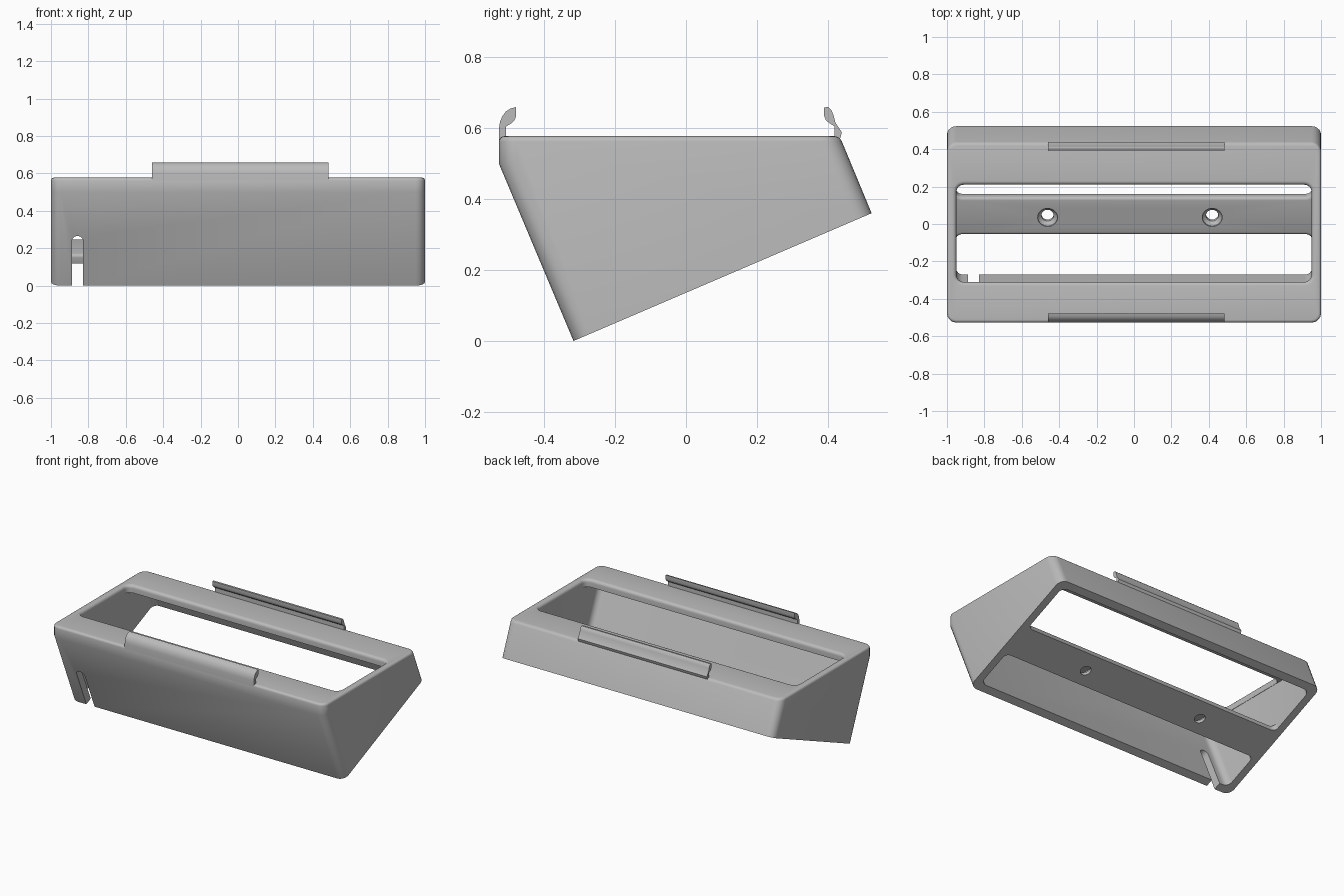
import bpy, bmesh, math
from mathutils import Vector

if "Cube" in bpy.data.objects:
    bpy.data.objects.remove(bpy.data.objects["Cube"])

GREY = bpy.data.materials.new("plain grey")
GREY.use_nodes = True
colour = (0.5, 0.5, 0.5, 1)
GREY.diffuse_color = colour
GREY.node_tree.nodes["Principled BSDF"].inputs["Base Color"].default_value = colour

# Tilted frame of the sloping underside: u runs back along it, w stands up from it
TILT = math.atan2(0.36, 0.84)
C, S = math.cos(TILT), math.sin(TILT)
WALL, TOP = 0.05, 0.577


def tilted(x, u, w):
    return Vector((x, -0.317 + u * C - w * S, u * S + w * C))


def rounded_rect(x0, x1, y0, y1, r, n=6):
    pts = []
    corners = [(x1 - r, y1 - r), (x0 + r, y1 - r), (x0 + r, y0 + r), (x1 - r, y0 + r)]
    for q, (cx, cy) in enumerate(corners):
        for i in range(n + 1):
            a = math.pi / 2 * (q + i / n)
            pts.append((cx + r * math.cos(a), cy + r * math.sin(a)))
    return pts


def loft(name, rings):
    """Closed solid through equal-length rings of points."""
    bm = bmesh.new()
    loops = [[bm.verts.new(p) for p in ring] for ring in rings]
    for a, b in zip(loops, loops[1:]):
        for i in range(len(a)):
            j = (i + 1) % len(a)
            bm.faces.new((a[i], a[j], b[j], b[i]))
    bm.faces.new(loops[0])
    bm.faces.new(loops[-1])
    bmesh.ops.recalc_face_normals(bm, faces=bm.faces)
    mesh = bpy.data.meshes.new(name)
    bm.to_mesh(mesh)
    bm.free()
    mesh.materials.append(GREY)
    ob = bpy.data.objects.new(name, mesh)
    bpy.context.scene.collection.objects.link(ob)
    return ob


def round_edges(ob, test, radius, segments=5):
    bm = bmesh.new()
    bm.from_mesh(ob.data)
    edges = [e for e in bm.edges if test(e)]
    bmesh.ops.bevel(bm, geom=edges, offset=radius, segments=segments,
                    profile=0.5, affect='EDGES', clamp_overlap=True)
    bm.to_mesh(ob.data)
    bm.free()


def cut(ob, cutter):
    mod = ob.modifiers.new("cut", 'BOOLEAN')
    mod.operation, mod.solver, mod.object = 'DIFFERENCE', 'EXACT', cutter
    bpy.context.view_layer.update()
    result = bpy.data.meshes.new_from_object(
        ob.evaluated_get(bpy.context.evaluated_depsgraph_get()))
    ob.modifiers.clear()
    ob.data = result
    bpy.data.objects.remove(cutter)


def smooth(ob):
    bpy.ops.object.select_all(action='DESELECT')
    ob.select_set(True)
    bpy.context.view_layer.objects.active = ob
    bpy.ops.object.shade_smooth_by_angle(angle=math.radians(32))


# Wedge-shaped housing, rounded at its ends and more finely round the top
side = [(-0.317, 0), (0.523, 0.36), (0.433, TOP), (-0.527, TOP), (-0.527, 0.499)]
housing = loft("housing", [[(x, y, z) for y, z in side] for x in (-1, 1)])


def end_edge(e):
    a, b = (v.co for v in e.verts)
    middle = (a + b) / 2
    on_bottom = abs(middle.z - (middle.y + 0.317) * S / C) < 0.01
    return abs(a.x - b.x) < 0.01 and not on_bottom and abs(middle.z - TOP) > 0.01


round_edges(housing, end_edge, 0.05)
round_edges(housing, lambda e: all(v.co.z > TOP - 0.001 for v in e.verts), 0.015, 4)

# Hollow running square to the underside and stopping below the top plate
plan = rounded_rect(-0.952, 0.952, WALL, 0.864, 0.04)
ceiling = TOP - WALL
cut(housing, loft("cavity_cutter", [
    [tilted(x, u, -0.1) for x, u in plan],
    [tilted(x, u, (ceiling - u * S) / C) for x, u in plan]]))

# Top opening with a rounded lip
LIP = 0.02
steps = [(0.45, 0), (TOP - LIP, 0)]
steps += [(TOP - LIP + LIP * math.sin(a), LIP * (1 - math.cos(a)))
          for a in (math.pi / 2 * i / 5 for i in range(1, 6))]
steps.append((TOP + 0.1, LIP))
cut(housing, loft("opening_cutter", [
    [(x, y, z) for x, y in rounded_rect(-0.95 - o, 0.95 + o, -0.31 - o, 0.21 + o, 0.04 + o)]
    for z, o in steps]))

# Cable slot in the lower front wall
slot = rounded_rect(-0.888, -0.828, -0.2, 0.288, 0.0299)
cut(housing, loft("slot_cutter", [[tilted(x, u, w) for x, w in slot] for u in (-0.1, 0.12)]))
smooth(housing)

# Cross bar level with the underside, flared into the side walls
U0, U1, FLARE = 0.302, 0.52, 0.035
outline = []
for sx, su in ((1, 1), (-1, 1), (-1, -1), (1, -1)):
    edge = U1 if su > 0 else U0
    arc = [(sx * (0.953 - FLARE * (1 - math.sin(a))), edge + su * FLARE * (1 - math.cos(a)))
           for a in (math.pi / 2 * i / 5 for i in range(6))]
    arc.append((sx * 0.97, edge + su * FLARE))
    outline += arc if sx * su < 0 else arc[::-1]
bar = loft("cross_bar", [[tilted(x, u, w) for x, u in outline] for w in (0, WALL)])
top_w = lambda p: -(p.y + 0.317) * S + p.z * C
round_edges(bar, lambda e: all(top_w(v.co) > WALL - 0.001 and abs(v.co.x) < 0.96
                               for v in e.verts), 0.02, 4)

# Countersunk screw holes
for hx in (-0.462, 0.418):
    rings = []
    for w, r in ((-0.05, 0.033), (0.022, 0.033), (0.04, 0.053), (0.1, 0.053)):
        rings.append([tilted(hx + r * math.cos(a), 0.404 + r * math.sin(a), w)
                      for a in (math.tau * i / 28 for i in range(28))])
    cut(bar, loft("screw_cutter", rings))
smooth(bar)

# Snap clips with leaf-shaped heads
clips = {
    "front_clip": [(-0.527, 0.54), (-0.527, 0.6), (-0.524, 0.618), (-0.517, 0.634),
                   (-0.507, 0.647), (-0.494, 0.655), (-0.479, 0.659), (-0.479, 0.633),
                   (-0.483, 0.622), (-0.491, 0.614), (-0.507, 0.604), (-0.507, 0.54)],
    "back_clip": [(0.418, 0.54), (0.418, 0.605), (0.405, 0.613), (0.394, 0.622),
                  (0.389, 0.635), (0.389, 0.658), (0.401, 0.659), (0.41, 0.65),
                  (0.416, 0.635), (0.421, 0.615), (0.439, 0.588), (0.433, 0.565)],
}
for name, profile in clips.items():
    smooth(loft(name, [[(x, y, z) for y, z in profile] for x in (-0.46, 0.485)]))
